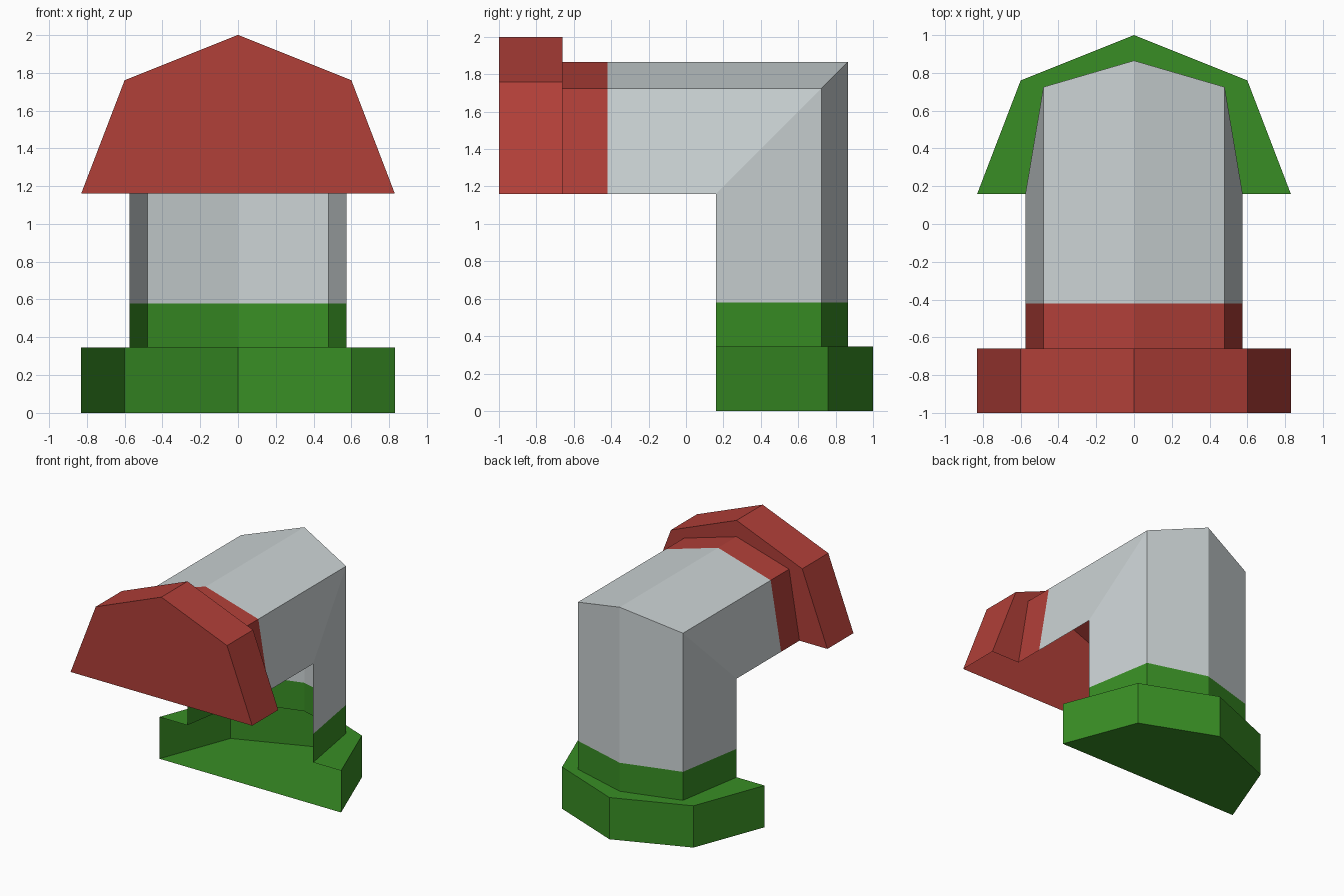
import bpy, bmesh

if "Cube" in bpy.data.objects:
    bpy.data.objects.remove(bpy.data.objects["Cube"])

# Half cross-sections: (x, outward depth) measured from the open side
TUBE = [(-0.575, 0), (-0.48, 0.565), (0, 0.705), (0.48, 0.565), (0.575, 0)]
FLANGE = [(-0.83, 0), (-0.6, 0.60), (0, 0.84), (0.6, 0.60), (0.83, 0)]
BASE_Y, BASE_Z = 0.16, 1.16


def material(name, rgb):
    m = bpy.data.materials.new(name)
    m.diffuse_color = (*rgb, 1)
    m.use_nodes = True
    m.node_tree.nodes["Principled BSDF"].inputs["Base Color"].default_value = m.diffuse_color
    return m


def along_y(profile, y):
    """Ring of the horizontal arm at a given y."""
    return [(x, y, BASE_Z + d) for x, d in profile]


def along_z(profile, z):
    """Ring of the vertical arm at a given z."""
    return [(x, BASE_Y + d, z) for x, d in profile]


def shell(name, rings, mat, cap=None):
    """Open half shell skinned through the rings, with one optional end cap."""
    bm = bmesh.new()
    loops = [[bm.verts.new(p) for p in ring] for ring in rings]
    for a, b in zip(loops, loops[1:]):
        for i in range(len(a) - 1):
            bm.faces.new((a[i], b[i], b[i + 1], a[i + 1]))
    if cap == "first":
        bm.faces.new(loops[0])
    elif cap == "last":
        bm.faces.new(loops[-1][::-1])
    mesh = bpy.data.meshes.new(name)
    bm.to_mesh(mesh)
    bm.free()
    mesh.materials.append(mat)
    obj = bpy.data.objects.new(name, mesh)
    bpy.context.collection.objects.link(obj)


red = material("red", (0.44, 0.050, 0.040))
grey = material("light grey", (0.60, 0.65, 0.66))
green = material("green", (0.040, 0.27, 0.018))

# Front flange with its collar
shell("front_flange", [along_y(FLANGE, -1), along_y(FLANGE, -0.66),
                       along_y(TUBE, -0.66), along_y(TUBE, -0.42)], red, "first")

# Elbow tube, mitred at 45 degrees
mitre = [(x, BASE_Y + d, BASE_Z + d) for x, d in TUBE]
shell("elbow_tube", [along_y(TUBE, -0.42), mitre, along_z(TUBE, 0.58)], grey)

# Bottom flange with its collar
shell("bottom_flange", [along_z(TUBE, 0.58), along_z(TUBE, 0.345),
                        along_z(FLANGE, 0.345), along_z(FLANGE, 0)], green, "last")
